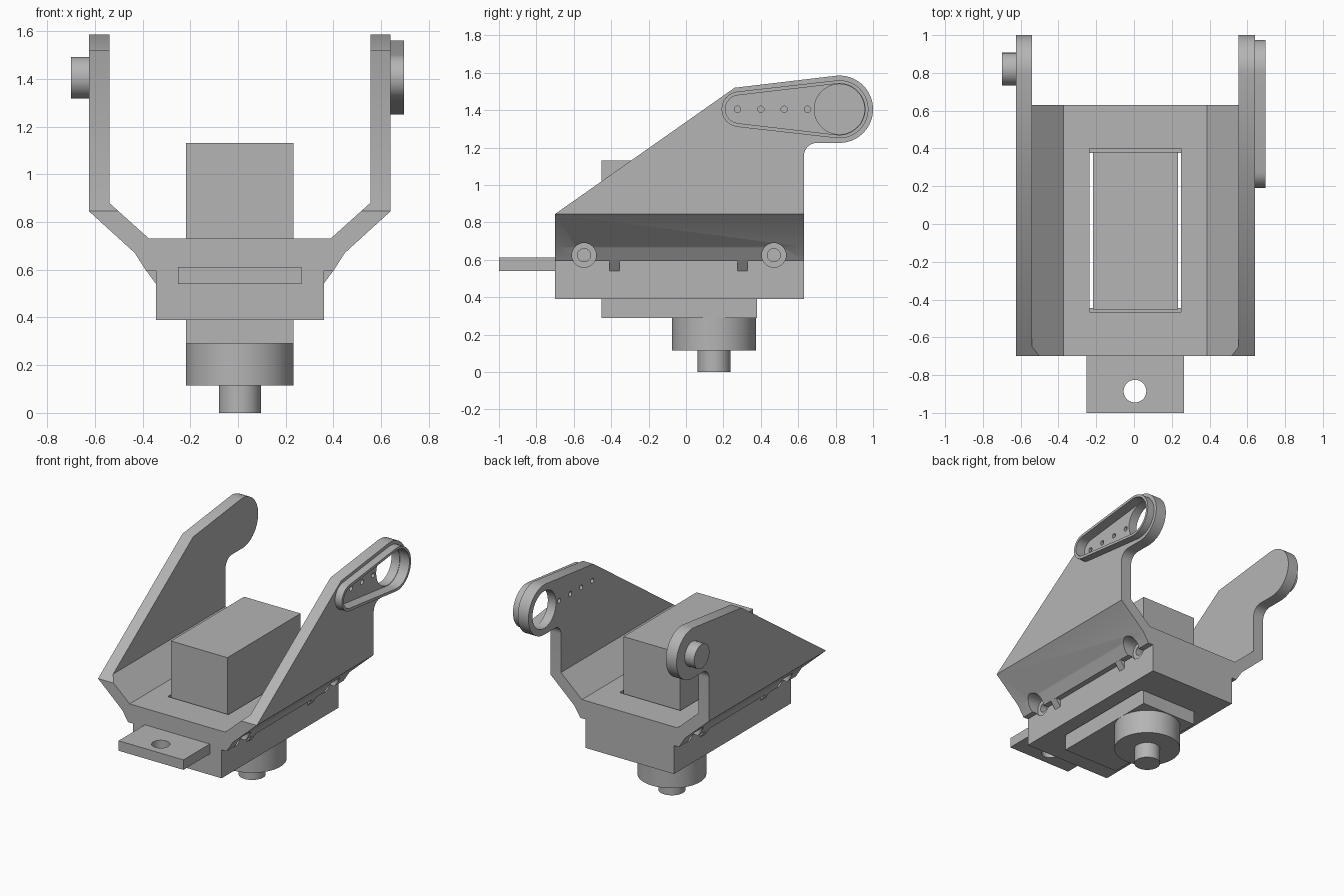
import bpy
import bmesh
from math import acos, cos, sin, pi, radians
from mathutils import Vector

if "Cube" in bpy.data.objects:
    bpy.data.objects.remove(bpy.data.objects["Cube"])

GREY = bpy.data.materials.new("matte grey")
GREY.use_nodes = True
COLOUR = (0.46, 0.46, 0.46, 1)
GREY.diffuse_color = COLOUR
GREY.node_tree.nodes["Principled BSDF"].inputs["Base Color"].default_value = COLOUR

CX = 0.0075              # centre line of the bracket
PIVOT = (0.82, 1.405)    # arm pivot in the y, z plane


def prism(name, pts, axis, a, b):
    """Extrude a 2D outline along an axis, from a to b."""
    place = {"X": lambda u, v, w: (w, u, v),
             "Y": lambda u, v, w: (u, w, v),
             "Z": lambda u, v, w: (u, v, w)}[axis]
    bm = bmesh.new()
    face = bm.faces.new([bm.verts.new(place(u, v, a)) for u, v in pts])
    ext = bmesh.ops.extrude_face_region(bm, geom=[face])
    moved = [g for g in ext["geom"] if isinstance(g, bmesh.types.BMVert)]
    bmesh.ops.translate(bm, verts=moved, vec=Vector(place(0, 0, b - a)))
    bmesh.ops.recalc_face_normals(bm, faces=bm.faces)
    mesh = bpy.data.meshes.new(name)
    bm.to_mesh(mesh)
    bm.free()
    mesh.materials.append(GREY)
    ob = bpy.data.objects.new(name, mesh)
    bpy.context.collection.objects.link(ob)
    return ob


def arc(c, r, start, end, n=24):
    return [(c[0] + r * cos(start + (end - start) * i / n),
             c[1] + r * sin(start + (end - start) * i / n)) for i in range(n + 1)]


def circle(c, r, n=48):
    return arc(c, r, 0, 2 * pi, n)[:-1]


def rect(x0, x1, y0, y1):
    return [(x0, y0), (x1, y0), (x1, y1), (x0, y1)]


def teardrop(big, small):
    """Outline around a big circle at the pivot and a small one in front of it."""
    tip = (0.285, PIVOT[1])
    phi = acos(-(big - small) / (PIVOT[0] - tip[0]))
    return arc(PIVOT, big, -phi, phi, 40) + arc(tip, small, phi, 2 * pi - phi, 12)


def combine(ob, other, operation="DIFFERENCE"):
    mod = ob.modifiers.new(operation, "BOOLEAN")
    mod.operation, mod.solver, mod.object = operation, "EXACT", other
    bpy.context.view_layer.objects.active = ob
    bpy.ops.object.modifier_apply(modifier=mod.name)
    bpy.data.objects.remove(other)


# Bracket: U section along y, trimmed by the side outline
half = [(0.352, 0.39), (0.352, 0.595), (0.392, 0.595), (0.44, 0.67), (0.632, 0.845),
        (0.632, 1.8), (0.547, 1.8), (0.547, 0.88), (0.38, 0.73)]
section = [(CX + x, z) for x, z in half] + [(CX - x, z) for x, z in reversed(half)]
bracket = prism("bracket", section, "Y", -1.2, 1.2)
side = [(-0.70, 0.2), (-0.70, 0.845), (0.26, 1.52)]
side += arc(PIVOT, 0.18, radians(97), radians(-90), 36)
side += arc((0.70, 1.155), 0.07, pi / 2, pi, 10) + [(0.63, 0.2)]
combine(bracket, prism("side_trim", side, "X", -1, 1), "INTERSECT")

# Opening for the motor, with a shallow ledge at each end
combine(bracket, prism("well", rect(CX - 0.2425, CX + 0.2425, -0.445, 0.375), "Z", 0.2, 1))
combine(bracket, prism("ledge", rect(CX - 0.2425, CX + 0.2425, -0.465, 0.40), "Z", 0.6, 1))

# Screw pockets under both flared sides
for s in (-1, 1):
    for y in (-0.545, 0.47):
        for r, inner in ((0.065, 0.34), (0.035, 0.27)):
            combine(bracket, prism("pocket", circle((y, 0.625), r, 32), "X",
                                   CX + s * inner, CX + s * 0.75))

# Raised horn rim on the left arm, recessed with a big eye and small holes
horn = prism("horn_rim", teardrop(0.155, 0.095), "X", 0.6395, 0.695)
combine(horn, prism("horn_recess", teardrop(0.137, 0.075), "X", 0.6, 0.75))
combine(bracket, prism("arm_recess", teardrop(0.137, 0.075), "X", 0.62, 0.75))
combine(bracket, prism("eye", circle(PIVOT, 0.134), "X", 0.5, 0.75))
for i in range(4):
    hole = circle((0.275 + i * 0.125, PIVOT[1]), 0.017, 16)
    combine(bracket, prism("horn_hole", hole, "X", 0.5, 0.75))

# Pivot pin on the other arm
pin = prism("pivot_pin", circle(PIVOT, 0.087), "X", -0.70, -0.624)

# Small gussets beside the base block
for s in (-1, 1):
    for y in (-0.41, 0.275):
        prism("gusset", [(CX + s * x, z) for x, z in
                         ((0.392, 0.596), (0.351, 0.596), (0.351, 0.54))], "Y", y, y + 0.055)

# Front mounting tab
tab = prism("front_tab", rect(CX - 0.258, CX + 0.258, -1, -0.69), "Z", 0.54, 0.612)
combine(tab, prism("tab_hole", circle((0.005, -0.885), 0.06), "Z", 0.4, 0.8))

# Motor body, gear housing and shaft
prism("motor_body", rect(CX - 0.225, CX + 0.225, -0.453, 0.38), "Z", 0.29, 1.13)
prism("gear_housing", circle((CX, 0.15), 0.225, 64), "Z", 0.115, 0.291)
prism("output_shaft", circle((CX, 0.15), 0.088), "Z", 0, 0.116)

for ob in bpy.context.scene.objects:
    if ob.type == "MESH":
        bpy.ops.object.select_all(action="DESELECT")
        ob.select_set(True)
        bpy.context.view_layer.objects.active = ob
        bpy.ops.object.shade_smooth_by_angle(angle=radians(30))
